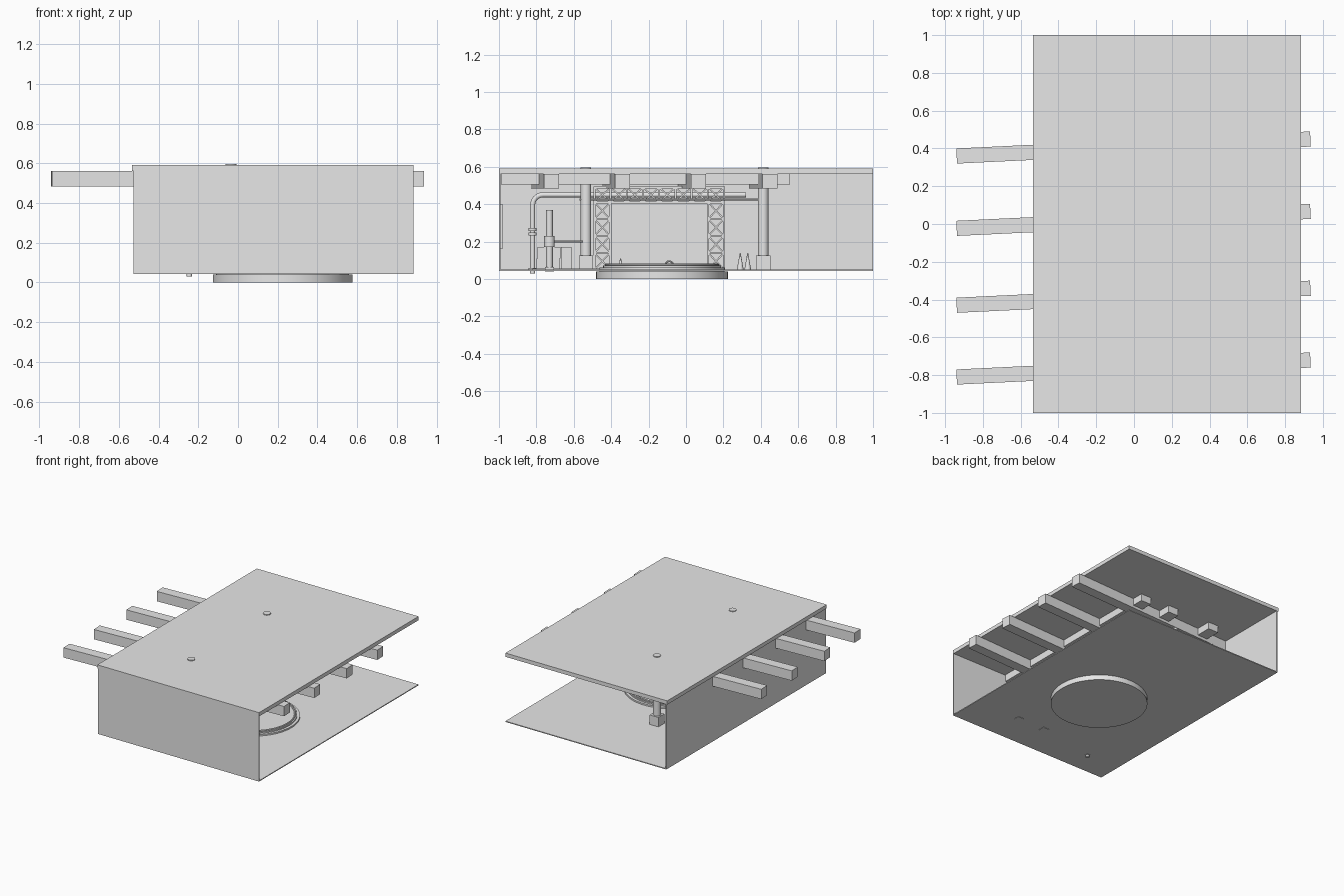
import bpy, math
from mathutils import Vector

if "Cube" in bpy.data.objects:
    bpy.data.objects.remove(bpy.data.objects["Cube"], do_unlink=True)

grey = bpy.data.materials.new("plain grey")
grey.use_nodes = True
COLOUR = (0.8, 0.8, 0.8, 1)
grey.diffuse_color = COLOUR
grey.node_tree.nodes["Principled BSDF"].inputs["Base Color"].default_value = COLOUR


def finish(name, smooth=False):
    ob = bpy.context.object
    ob.name = name
    ob.data.materials.append(grey)
    if smooth:
        bpy.ops.object.shade_smooth_by_angle()
    return ob


def box(name, x0, x1, y0, y1, z0, z1):
    bpy.ops.mesh.primitive_cube_add(
        size=1, location=((x0 + x1) / 2, (y0 + y1) / 2, (z0 + z1) / 2))
    ob = bpy.context.object
    ob.scale = (x1 - x0, y1 - y0, z1 - z0)
    bpy.ops.object.transform_apply(location=False, rotation=False)
    return finish(name)


def tube(name, x, y, z0, z1, r, top=None, sides=32):
    bpy.ops.mesh.primitive_cone_add(
        vertices=sides, radius1=r, radius2=r if top is None else top,
        depth=z1 - z0, location=(x, y, (z0 + z1) / 2))
    return finish(name, True)


def bar(name, a, b, w):
    """Square bar of width w between two points."""
    a, b = Vector(a), Vector(b)
    bpy.ops.mesh.primitive_cube_add(size=1, location=(a + b) / 2)
    ob = bpy.context.object
    ob.scale = (w, w, (b - a).length)
    ob.rotation_euler = (b - a).to_track_quat("Z", "Y").to_euler()
    return finish(name)


def pipe(name, points, r):
    """Round pipe along a path."""
    curve = bpy.data.curves.new(name, "CURVE")
    curve.dimensions = "3D"
    curve.bevel_depth = r
    curve.bevel_resolution = 3
    curve.use_fill_caps = True
    spline = curve.splines.new("POLY")
    spline.points.add(len(points) - 1)
    for p, co in zip(spline.points, points):
        p.co = (*co, 1)
    ob = bpy.data.objects.new(name, curve)
    bpy.context.collection.objects.link(ob)
    curve.materials.append(grey)


# Room shell, open on the left and back sides
FLOOR = 0.05
box("roof", -0.535, 0.885, -1, 1, 0.56, 0.59)
box("floor", -0.525, 0.885, -1, 1, 0.043, FLOOR)
box("side_wall", -0.527, -0.52, -1, 1, 0.043, 0.56)
box("front_wall", -0.527, 0.885, -1, -0.993, 0.043, 0.56)
box("side_wall_panel", -0.52, -0.513, 0.255, 0.565, 0.205, 0.37)
box("front_wall_panel", -0.1, 0.4, -0.993, -0.98, 0.16, 0.40)

# Skewed roof beams passing through the side wall
tilt = math.atan(0.09 / 1.87)
for i, y in enumerate((-0.765, -0.385, 0.022, 0.405)):
    beam = box(f"roof_beam_{i}", -0.94, 0.935, y - 0.04, y + 0.04, 0.483, 0.561)
    beam.rotation_euler.z = tilt

# Purlins along the room
for i, x in enumerate((0.35, 0.09, -0.29)):
    box(f"purlin_{i}", x - 0.045, x + 0.045, -0.99, 0.555, 0.505, 0.561)

# Round columns with square feet
for i, y in enumerate((-0.535, 0.413)):
    tube(f"column_{i}", -0.035, y, FLOOR, 0.596, 0.028)
    box(f"column_foot_{i}", -0.073, 0.003, y - 0.038, y + 0.038, FLOOR, 0.125)

# Round stage
CX, CY = 0.225, -0.128
tube("stage_base", CX, CY, 0, 0.04, 0.352, sides=96)
tube("stage_step", CX, CY, 0.038, 0.062, 0.335, sides=96)
tube("stage_top", CX, CY, 0.06, 0.072, 0.315, sides=96)
bpy.ops.mesh.primitive_torus_add(location=(CX, CY, 0.075), major_radius=0.30,
                                 minor_radius=0.007, major_segments=96, minor_segments=8)
finish("stage_ring", True)
bpy.ops.mesh.primitive_torus_add(location=(0.2, -0.09, 0.075), major_radius=0.02,
                                 minor_radius=0.005, major_segments=24, minor_segments=8,
                                 rotation=(0, math.pi / 2, 0))
finish("stage_hook", True)

# Lattice portal at the edge of the stage
PX, DEPTH = -0.17, 0.09


def lattice(name, start, step, across, count):
    """Box truss: chords, frames and crossed braces on both faces."""
    s, d, a = Vector(start), Vector(step), Vector(across)
    for side in (0, DEPTH):
        o = s + Vector((side, 0, 0))
        for edge in (Vector(), a):
            bar(name + "_chord", o + edge, o + edge + d * count, 0.012)
        for k in range(count + 1):
            p = o + d * k
            bar(name + "_rung", p, p + a, 0.010)
            if k < count:
                bar(name + "_brace", p, p + d + a, 0.008)
                bar(name + "_brace", p + a, p + d, 0.008)
    for k in range(count + 1):
        for edge in (Vector(), a):
            p = s + d * k + edge
            bar(name + "_tie", p, p + Vector((DEPTH, 0, 0)), 0.010)


for label, y in (("portal_right_post", -0.49), ("portal_left_post", 0.118)):
    lattice(label, (PX, y, FLOOR), (0, 0, 0.09), (0, 0.085, 0), 4)
lattice("portal_header", (PX, -0.49, 0.41), (0, 0.0866, 0), (0, 0, 0.08), 8)

# Pipework
bend = [(-0.245, -0.765 - 0.055 * math.cos(t * math.pi / 12),
         0.395 + 0.055 * math.sin(t * math.pi / 12)) for t in range(7)]
pipe("bent_pipe", [(-0.245, -0.82, 0.03)] + bend + [(-0.245, 0.32, 0.45)], 0.014)
for i, z in enumerate((0.05, 0.24, 0.265)):
    tube(f"pipe_collar_{i}", -0.245, -0.82, z - 0.008, z + 0.008, 0.022, sides=20)
pipe("thin_rod", [(-0.035, -0.57, 0.425), (-0.035, 0.44, 0.425)], 0.005)

# Floor standing posts
for i, x in enumerate((0.485, 0.245)):
    box(f"post_foot_{i}", x - 0.025, x + 0.025, -0.755, -0.705, 0.04, 0.065)
    height = 0.37 if i else 0.2
    tube(f"post_{i}", x, -0.73, 0.06, height, 0.018, sides=16)
    tube(f"post_collar_{i}", x, -0.73, 0.17, 0.23, 0.028, sides=16)
pipe("post_rail", [(0.245, -0.73, 0.2), (0.245, -0.55, 0.2)], 0.005)
box("floor_mat", 0.1, 0.45, -0.82, -0.46, FLOOR, 0.056)

# Stacked crates against the side wall
for i, (y, z) in enumerate(((-0.77, 0.05), (-0.705, 0.05), (-0.64, 0.05),
                            (-0.765, 0.11), (-0.70, 0.11), (-0.64, 0.11))):
    box(f"crate_{i}", -0.46, -0.38, y - 0.028, y + 0.028, z, z + 0.06)

# Cones
for i, (x, y, h) in enumerate(((-0.3, 0.29, 0.09), (-0.3, 0.33, 0.09), (0.1, -0.35, 0.06))):
    tube(f"cone_{i}", x, y, FLOOR, FLOOR + h, 0.018, 0.002, sides=16)
